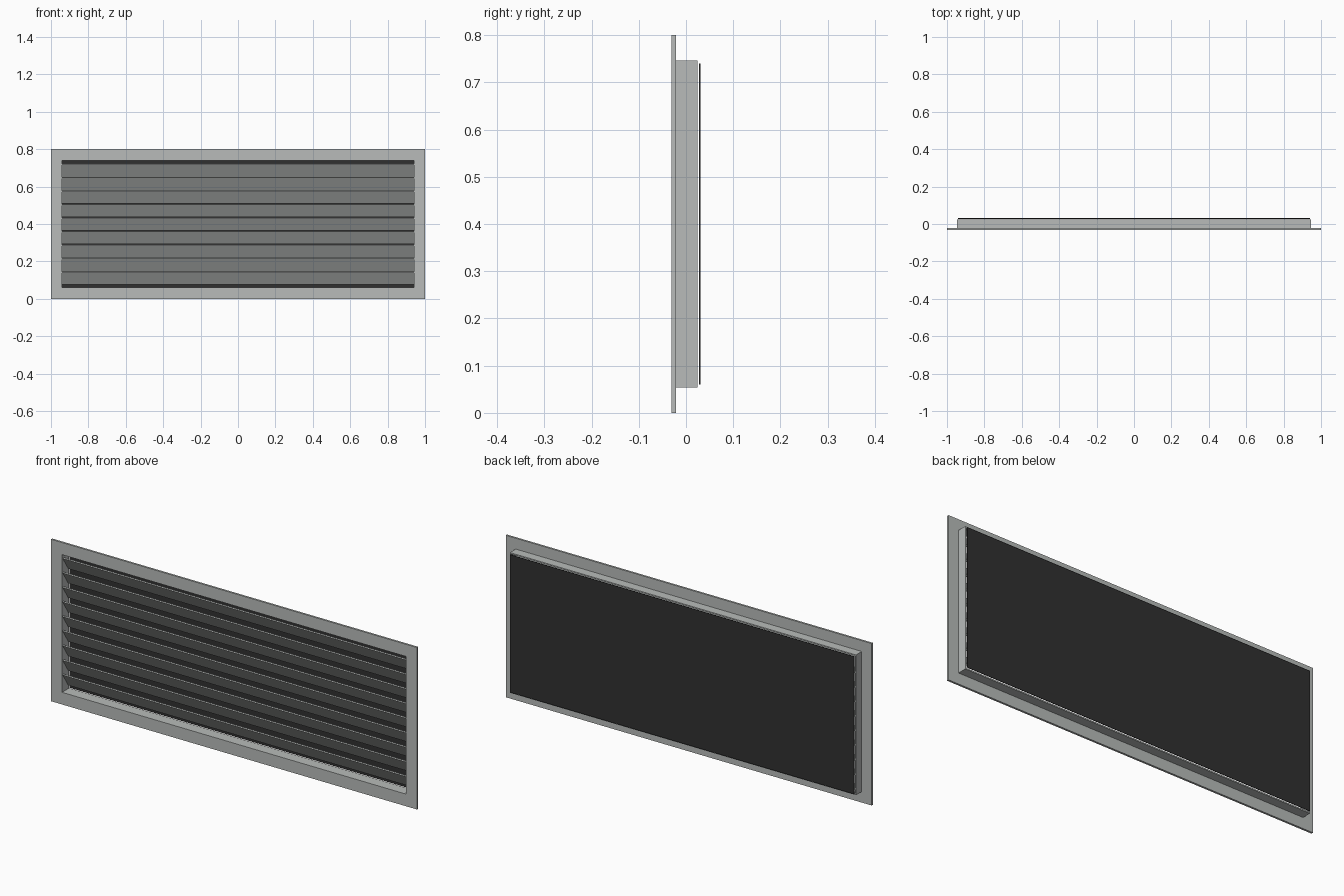
import bpy, bmesh, math
from mathutils import Matrix

if "Cube" in bpy.data.objects:
    bpy.data.objects.remove(bpy.data.objects["Cube"])


def material(name, rgb):
    m = bpy.data.materials.new(name)
    m.diffuse_color = (*rgb, 1.0)
    m.use_nodes = True
    m.node_tree.nodes["Principled BSDF"].inputs["Base Color"].default_value = m.diffuse_color
    return m


silver = material("silver metal", (0.48, 0.50, 0.49))
black = material("dark backing", (0.03, 0.03, 0.03))


def finish(bm, name, mat):
    bmesh.ops.recalc_face_normals(bm, faces=bm.faces)
    me = bpy.data.meshes.new(name)
    bm.to_mesh(me)
    bm.free()
    me.materials.append(mat)
    ob = bpy.data.objects.new(name, me)
    bpy.context.collection.objects.link(ob)
    return ob


def box(name, size, loc, mat, tilt=0.0):
    bm = bmesh.new()
    mtx = (Matrix.Translation(loc) @ Matrix.Rotation(tilt, 4, 'X')
           @ Matrix.Diagonal((*size, 1.0)))
    bmesh.ops.create_cube(bm, size=1.0, matrix=mtx)
    return finish(bm, name, mat)


def ring(name, outer, inner, y0, y1, mat):
    """Rectangular frame in the xz plane; outer / inner are half sizes."""
    bm = bmesh.new()
    loops = []
    for (w, h), y in ((outer, y0), (outer, y1), (inner, y1), (inner, y0)):
        loops.append([bm.verts.new((sx * w, y, MID + sz * h))
                      for sx, sz in ((-1, -1), (1, -1), (1, 1), (-1, 1))])
    for a in range(4):
        p, q = loops[a], loops[(a + 1) % 4]
        for i in range(4):
            j = (i + 1) % 4
            bm.faces.new((p[i], p[j], q[j], q[i]))
    return finish(bm, name, mat)


MID = 0.4
# front flange and the shallow collar behind it
ring("front_flange", (1.0, 0.4), (0.94, 0.34), -0.031, -0.021, silver)
ring("rear_collar", (0.946, 0.3465), (0.94, 0.34), -0.021, 0.024, silver)

# louvre blades: front edge high, rear edge low
for k in range(9):
    box(f"louvre_blade_{k + 1}", (1.88, 0.006, 0.081),
        (0, -0.002, MID + (k - 4) * 0.072), silver, math.radians(33))

# dark panel just behind the collar
box("backing_panel", (1.88, 0.003, 0.68), (0, 0.0295, MID), black)
